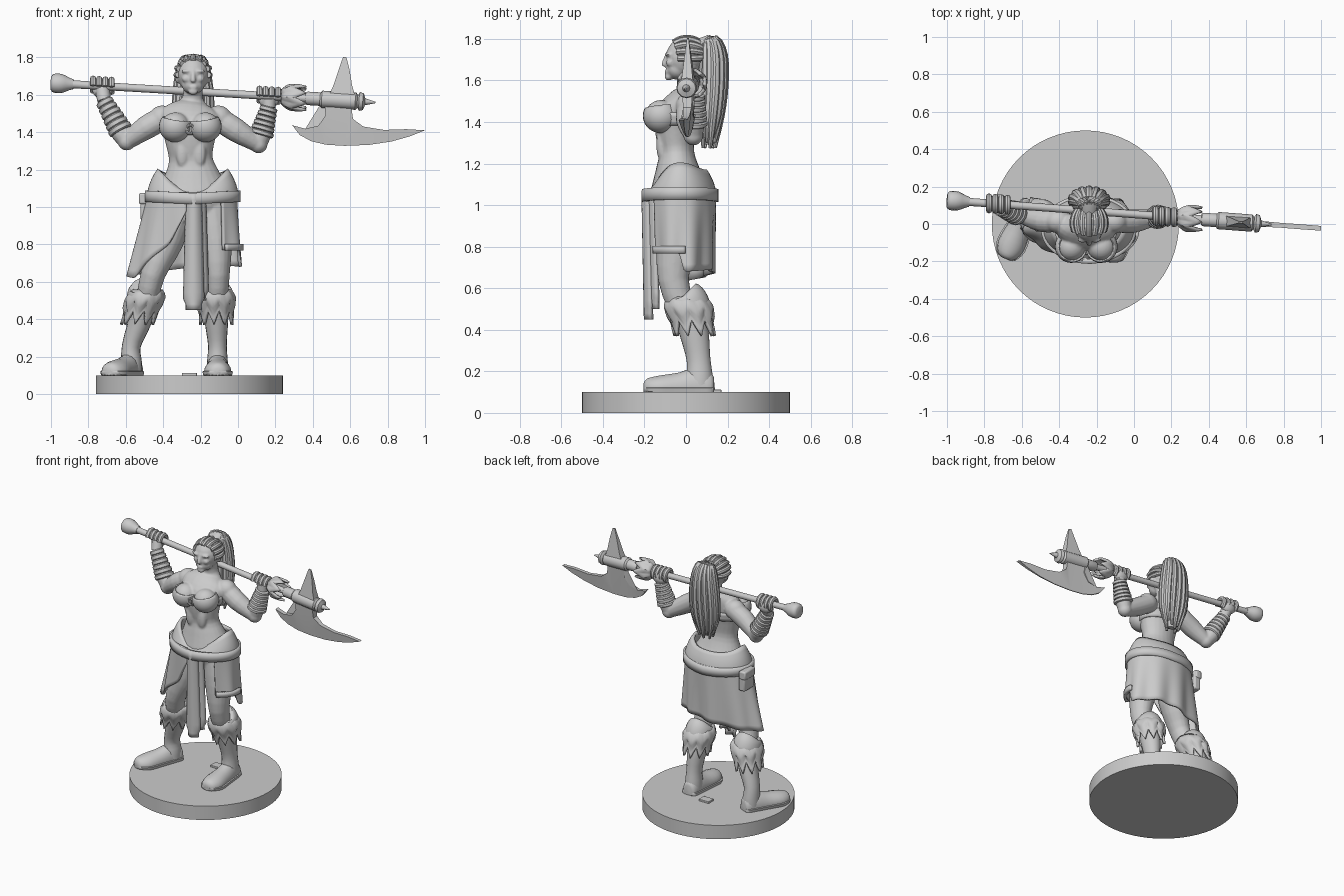
import bpy, bmesh
from math import sin, cos, pi, radians
from mathutils import Vector, Matrix

if "Cube" in bpy.data.objects:
    bpy.data.objects.remove(bpy.data.objects["Cube"])

X, Y, Z = Vector((1, 0, 0)), Vector((0, 1, 0)), Vector((0, 0, 1))


def make(name, bm, thick=0):
    bmesh.ops.recalc_face_normals(bm, faces=bm.faces)
    me = bpy.data.meshes.new(name)
    bm.to_mesh(me)
    ob = bpy.data.objects.new(name, me)
    bpy.context.collection.objects.link(ob)
    if thick:
        m = ob.modifiers.new("thickness", 'SOLIDIFY')
        m.thickness, m.offset = thick, 0
    return ob


def spline(pts, k):
    P = [Vector(p if len(p) == 5 else (*p, p[3])) for p in pts]
    out = []
    for i in range(len(P) - 1):
        a, b, c, d = P[max(i - 1, 0)], P[i], P[i + 1], P[min(i + 2, len(P) - 1)]
        for t in (j / k for j in range(k)):
            out.append(b + (c - a) * (t / 2) + (a * 2 - b * 5 + c * 4 - d) * (t * t / 2)
                       + (b * 3 - a - c * 3 + d) * (t ** 3 / 2))
    return out + [P[-1]]


def tube(bm, pts, n=14, ref=Y, k=3, zmin=-9, zmax=9):
    """Elliptical tube through (x, y, z, r across, r along ref)."""
    S = spline(pts, k)
    rings = []
    for i, p in enumerate(S):
        t = (Vector(S[min(i + 1, len(S) - 1)][:3]) - Vector(S[max(i - 1, 0)][:3])).normalized()
        u = ref.cross(t).normalized()
        w = t.cross(u)
        ring = []
        for j in range(n):
            a = 2 * pi * j / n
            co = Vector(p[:3]) + u * cos(a) * max(p[3], .002) + w * sin(a) * max(p[4], .002)
            co.z = min(max(co.z, zmin), zmax)
            ring.append(bm.verts.new(co))
        rings.append(ring)
    for r, s in zip(rings, rings[1:]):
        for j in range(n):
            bm.faces.new((r[j], r[(j + 1) % n], s[(j + 1) % n], s[j]))
    bm.faces.new(rings[0])
    bm.faces.new(rings[-1])


def ball(bm, c, r, n=20):
    m = Matrix.Translation(c) @ Matrix.Diagonal((*r, 1))
    return bmesh.ops.create_uvsphere(bm, u_segments=n, v_segments=n // 2 + 2, radius=1, matrix=m)


def sheet(name, f, nu, nv, thick):
    bm = bmesh.new()
    g = [[bm.verts.new(f(i / nu, j / nv)) for j in range(nv + 1)] for i in range(nu + 1)]
    for i in range(nu):
        for j in range(nv):
            bm.faces.new((g[i][j], g[i + 1][j], g[i + 1][j + 1], g[i][j + 1]))
    bmesh.ops.remove_doubles(bm, verts=bm.verts, dist=1e-5)
    return make(name, bm, thick)


def box(name, c, s):
    bm = bmesh.new()
    bmesh.ops.create_cube(bm, size=1, matrix=Matrix.Translation(c) @ Matrix.Diagonal((*s, 1)))
    ob = make(name, bm)
    b = ob.modifiers.new("bevel", 'BEVEL')
    b.width, b.segments = min(s) * .2, 2


def lerp_table(tab, a):
    for (a0, v0), (a1, v1) in zip(tab, tab[1:]):
        if a <= a1:
            return v0 + (v1 - v0) * (a - a0) / (a1 - a0)
    return tab[-1][1]


def S(x):  # point on the axe shaft axis
    return Vector((x, .052 - .075 * x, 1.603 - .06 * x))


# Round base with a small slab
bm = bmesh.new()
bmesh.ops.create_cone(bm, cap_ends=True, segments=64, radius1=.5, radius2=.5, depth=.1,
                      matrix=Matrix.Translation((-.26, 0, .05)))
make("base", bm)
box("base_slab", (-.26, .14, .105), (.08, .06, .016))

# Skin: torso, head, arms and thighs fused into one surface
sk = bmesh.new()
tube(sk, [(-.24, -.02, .93, .17, .11), (-.24, -.03, 1.06, .2, .14), (-.245, -.04, 1.16, .155, .11),
          (-.252, -.045, 1.25, .118, .085), (-.256, -.05, 1.33, .128, .095), (-.257, -.045, 1.42, .15, .105),
          (-.253, -.01, 1.49, .165, .085), (-.247, .02, 1.54, .105, .06), (-.242, .025, 1.58, .056, .052),
          (-.24, .01, 1.66, .052, .052)], n=24)
for sx in (-1, 1):
    ball(sk, (-.255 + sx * .08, -.12, 1.43), (.078, .078, .076))        # bust
    ball(sk, (-.255 + sx * .15, .015, 1.475), (.072, .065, .068))       # shoulder
    ball(sk, (-.24 + sx * .035, -.075, 1.685), (.026, .022, .02))       # cheek
    ball(sk, (-.24 + sx * .033, -.084, 1.726), (.032, .016, .01))       # brow
    ball(sk, (-.24 + sx * .086, .005, 1.69), (.01, .018, .03))          # ear
    ball(sk, (-.252 + sx * .045, -.118, 1.29), (.035, .025, .08))       # abdomen
ball(sk, (-.24, -.005, 1.71), (.085, .092, .098))
ball(sk, (-.24, -.04, 1.655), (.062, .056, .052))
ball(sk, (-.24, -.083, 1.617), (.026, .02, .018))
ball(sk, (-.24, -.092, 1.642), (.024, .013, .008))
tube(sk, [(-.24, -.088, 1.735, .008), (-.24, -.104, 1.69, .012), (-.24, -.103, 1.668, .016)], n=10)
arms = {"right": [(-.40, .02, 1.475), (-.49, .02, 1.425), (-.595, .045, 1.35), (-.64, .065, 1.42), (-.715, .09, 1.565)],
        "left": [(-.11, .02, 1.475), (-.01, .015, 1.41), (.11, .035, 1.335), (.135, .04, 1.42), (.165, .045, 1.53)]}
for a in arms.values():
    tube(sk, [(*a[0], .062), (*a[1], .064), (*a[2], .045)])
    ball(sk, a[2], (.048, .048, .048))
    tube(sk, [(*a[2], .045), (*a[3], .054), (*a[4], .036)])
legs = {"right": [(-.335, -.02, 1.0, .105, .115), (-.385, -.045, .82, .095, .1), (-.455, -.06, .64, .066, .074),
                  (-.49, -.01, .48, .06, .065)],
        "left": [(-.145, -.02, 1.0, .105, .115), (-.12, -.045, .82, .09, .1), (-.11, -.06, .64, .066, .074),
                 (-.115, -.01, .48, .06, .065)]}
for l in legs.values():
    tube(sk, l, n=18)
body = make("body", sk)
m = body.modifiers.new("fuse", 'REMESH')
m.mode, m.voxel_size, m.use_smooth_shade = 'VOXEL', .0075, True
m = body.modifiers.new("soften", 'SMOOTH')
m.factor, m.iterations = .5, 3

# Hands gripping the shaft, and wrapped bracers
for side, hx in (("right", -.725), ("left", .165)):
    a = arms[side]
    bm = bmesh.new()
    c = S(hx)
    ball(bm, c + Vector((0, .018, -.022)), (.055, .034, .045), 14)
    tube(bm, [(*a[4], .036), (*(c + Vector((0, .01, -.02))), .04)], n=12)
    for i in range(4):
        f = S(hx - .05 + .033 * i)
        tube(bm, [(*(f + Vector((0, .037 * cos(t), .037 * sin(t)))), .017)
                  for t in (radians(-60 + 40 * q) for q in range(7))], n=8, ref=X, k=2)
    make(side + "_hand", bm)
    bm = bmesh.new()
    e, w = Vector(a[2]), Vector(a[4])
    for i in range(6):
        p, q = e.lerp(w, .24 + .13 * i), e.lerp(w, .375 + .13 * i)
        r = .065 - .0035 * i
        tube(bm, [(*p, r - .008), (*p.lerp(q, .2), r), (*p.lerp(q, .8), r), (*q, r - .008)], k=1, n=16)
    make(side + "_bracer", bm)

# Swept-back hair and ponytail
bm = bmesh.new()
ball(bm, (-.24, .012, 1.722), (.088, .085, .086))
for i in range(-4, 5):
    a = radians(24 * i)
    tube(bm, [(-.24 + .09 * sin(a) * sin(t), .005 - .098 * cos(t), 1.715 + .088 * cos(a) * sin(t), .016)
              for t in (radians(48 + 22 * q + abs(i) * 4) for q in range(6))], n=8, ref=X)
make("hair", bm)
bm = bmesh.new()
tube(bm, [(-.24, .07, 1.75, .05), (-.24, .12, 1.76, .06, .05), (-.24, .13, 1.6, .09, .05),
          (-.24, .12, 1.42, .085, .045), (-.24, .11, 1.29, .03, .02)])
for i in range(14):
    a = 2 * pi * i / 14
    dx, dy, low = sin(a), cos(a), 1.275 + .025 * (i % 3)
    tube(bm, [(-.24 + .03 * dx, .075, 1.765 + .02 * dy, .015), (-.24 + .05 * dx, .115 + .025 * dy, 1.79 + .01 * dy, .02),
              (-.24 + .075 * dx, .13 + .05 * dy, 1.72, .022), (-.24 + .092 * dx, .13 + .052 * dy, 1.58, .023),
              (-.24 + .088 * dx, .12 + .045 * dy, 1.43, .021), (-.24 + .05 * dx, .11 + .03 * dy, low, .008)], n=8)
make("ponytail", bm)

# Chest wrap: two cups cut open at the top, a back band and a ring
for side, sx in (("right", -1), ("left", 1)):
    bm = bmesh.new()
    ball(bm, (-.255 + sx * .08, -.12, 1.43), (.084, .084, .08), 24)
    for no, co in ((Vector((-sx * .15, -.1, 1)), (-.255, -.15, 1.455)), (Y, (0, -.06, 0))):
        bmesh.ops.bisect_plane(bm, geom=bm.verts[:] + bm.edges[:] + bm.faces[:], plane_co=co, plane_no=no, clear_outer=True)
    make(side + "_cup", bm, .008)
sheet("chest_band", lambda u, v: Vector((-.257 + (.143 + .015 * v) * cos(2 * pi * u),
      -.045 + (.105 + .008 * v) * sin(2 * pi * u), 1.385 + .06 * v)), 40, 3, .012)
bm = bmesh.new()
tube(bm, [(-.255 + .022 * cos(t), -.175, 1.415 + .022 * sin(t), .008) for t in (2 * pi * i / 12 for i in range(11))],
     n=8, k=2)
make("chest_ring", bm)


# Skirt, waist cloth, belt and trim; angle 0 is the front, growing toward -x
def around(deg, z, rx, ry):
    a = radians(deg)
    return Vector((-.242 - rx * sin(a), -.028 - ry * cos(a), z))


HEM = [(8, .98), (30, .8), (75, .62), (130, .65), (200, .69), (262, .68), (272, .77), (318, .77)]


def skirt(u, v):
    d = 8 + 310 * u
    s = sin(radians(d))
    z = 1.08 + (lerp_table(HEM, d) - 1.08) * v
    k = (1.08 - z) / .46
    fold = .012 * sin(radians(d * 9)) * k
    return around(d, z, .228 + (.11 if s > 0 else .035) * k * abs(s) + fold, .165 - .012 * k + fold)


sheet("skirt", skirt, 90, 12, .016)
sheet("skirt_trim", lambda u, v: around(262 + 56 * u, .768 + .035 * v, .262, .17), 16, 2, .018)


def waist(u, v):
    c, s = cos(2 * pi * u), abs(sin(2 * pi * u))
    z = 1.03 + (.135 + .035 * s ** 4 - .09 * max(c, 0) ** 3) * v
    return around(360 * u, z, .238 - .058 * v ** 2, .166 - .045 * v ** 2)


sheet("waist_cloth", waist, 64, 6, .02)
sheet("belt", lambda u, v: around(360 * u, 1.015 + .06 * v + .012 * abs(sin(2 * pi * u)), .243, .172), 64, 2, .025)


def strip(cx, half, y, top, low):
    return lambda u, v: Vector((cx + (2 * u - 1) * half * (.75 + .35 * v) * (1 if v < .95 else .7),
                                y + .03 * (2 * u - 1) ** 2 + .012 * v, top + (low - top) * v))


sheet("loincloth_front", strip(-.237, .047, -.205, 1.07, .45), 8, 20, .02)
sheet("loincloth_back", strip(-.215, .05, -.175, 1.05, .5), 8, 20, .018)
box("pouch", (-.497, .02, 1.0), (.05, .11, .14))
box("pouch_flap", (-.505, .02, 1.045), (.05, .12, .06))

# Boots with soles and ragged fur cuffs
for side, heel, toe, sh in (("right", Vector((-.545, .125, 0)), Vector((-.69, -.185, 0)), (-.5, -.57)),
                            ("left", Vector((-.11, .135, 0)), Vector((-.108, -.205, 0)), (-.118, -.11))):
    bm = bmesh.new()
    tube(bm, [(sh[0], .01, .5, .07, .075), (sh[0] * .6 + sh[1] * .4, .04, .38, .062, .07),
              (sh[1], .06, .26, .05, .058), (sh[1], .065, .17, .056, .065), (sh[1], .065, .11, .056, .065)], n=18)
    for g, top in ((1, 9), (1.12, .122)):
        prof = [(0, .03, .05), (.05, .05, .075), (.25, .058, .1), (.5, .066, .075), (.78, .073, .06), (.95, .05, .045), (1, .02, .02)]
        tube(bm, [(*(heel.lerp(toe, t) + Z * .12), w * g, h) for t, w, h in prof], n=18, ref=Z, zmin=.1, zmax=top)
    make(side + "_boot", bm)

    def cuff(u, v, sh=sh):
        a = 2 * pi * u
        low = .37 + .075 * abs(((u * 9) % 1) * 2 - 1)
        z = .555 + (low - .555) * v
        r = .074 + .022 * sin(pi * min(v * 1.4, 1)) + .012 * v
        k = (.5 - z) / .24
        return Vector((sh[0] + (sh[1] - sh[0]) * k + r * cos(a), .015 + .05 * k + r * 1.12 * sin(a), z))
    sheet(side + "_cuff", cuff, 72, 6, .016)
    bm = bmesh.new()
    tube(bm, [(sh[0], -.005, .57, .066, .074), (sh[0], 0, .56, .086, .096), (sh[0], .01, .51, .095, .108),
              (sh[0], .015, .48, .085, .095)], n=24)
    make(side + "_cuff_roll", bm)

# Axe: shaft with pommel, collar and tip
bm = bmesh.new()
tube(bm, [(*S(x), r) for x, r in ((-1, .035), (-.985, .05), (-.94, .05), (-.88, .026), (-.8, .021), (.3, .021), (.36, .023))],
     n=16, ref=Z)
tube(bm, [(*S(x), r) for x, r in ((.36, .03), (.37, .036), (.44, .036), (.45, .046), (.63, .046), (.64, .034), (.65, .05),
                                  (.67, .045), (.68, .018), (.735, .004))], n=12, ref=Z, k=1)
make("axe_shaft", bm)


def fringe(u, v):
    a, j = 2 * pi * u, abs(((u * 7) % 1) * 2 - 1)
    r = .035 + .032 * sin(v * 2.2)
    return S(.235 + v * (.07 + .06 * j)) + Vector((0, r * cos(a), r * sin(a)))


sheet("shaft_fringe", fringe, 56, 5, .014)


def plate(name, pts, half):
    bm = bmesh.new()
    sides = [[bm.verts.new((x, S(x).y + s * half(z), z)) for x, z in pts] for s in (-1, 1)]
    for f in sides:
        bm.faces.new(f)
    for i in range(len(pts)):
        j = (i + 1) % len(pts)
        bm.faces.new((sides[0][i], sides[0][j], sides[1][j], sides[1][i]))
    bmesh.ops.triangulate(bm, faces=[f for f in bm.faces if len(f.verts) > 4])
    make(name, bm)


plate("axe_blade", [(1, 1.41), (.9, 1.416), (.78, 1.412), (.67, 1.43), (.615, 1.47), (.6, 1.58), (.46, 1.58), (.468, 1.49),
                    (.43, 1.435), (.36, 1.418), (.29, 1.437), (.33, 1.385), (.39, 1.352), (.47, 1.333), (.57, 1.327),
                    (.7, 1.332), (.82, 1.35), (.92, 1.378)], lambda z: .003 + .022 * min(max((z - 1.34) / .16, 0), 1))
plate("axe_spike", [(.48, 1.58), (.51, 1.65), (.54, 1.74), (.562, 1.803), (.58, 1.8), (.597, 1.73), (.61, 1.65), (.63, 1.58)],
      lambda z: .004 + .026 * (1.803 - z) / .22)

for ob in bpy.data.objects:
    ob.select_set(True)
bpy.context.view_layer.objects.active = body
bpy.ops.object.shade_smooth_by_angle(angle=radians(40))
